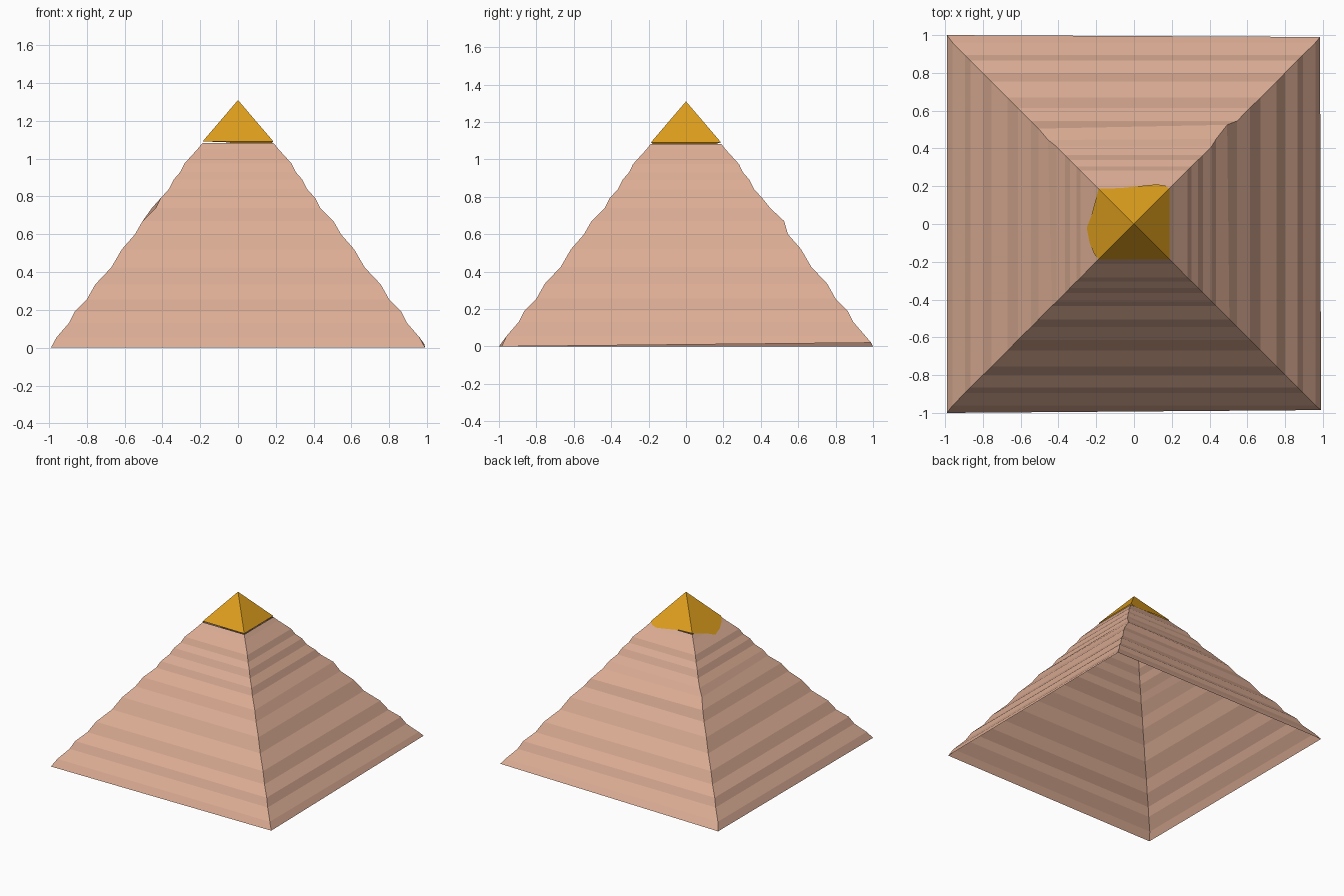
import bpy

if "Cube" in bpy.data.objects:
    bpy.data.objects.remove(bpy.data.objects["Cube"])


def material(name, color):
    m = bpy.data.materials.new(name)
    m.diffuse_color = (*color, 1)
    m.use_nodes = True
    m.node_tree.nodes["Principled BSDF"].inputs["Base Color"].default_value = m.diffuse_color
    return m


def add_mesh(name, verts, faces, mat):
    me = bpy.data.meshes.new(name)
    me.from_pydata(verts, [], faces)
    me.materials.append(mat)
    me.update()
    ob = bpy.data.objects.new(name, me)
    bpy.context.collection.objects.link(ob)
    return ob


stone = material("stone", (0.72, 0.42, 0.30))
gold = material("gold", (0.72, 0.34, 0.012))

# Weathered courses: half width and height, alternating steep and shallow
profile = [(.96, .055), (.895, .13), (.865, .19), (.80, .255), (.755, .335),
           (.67, .425), (.615, .52), (.545, .60), (.505, .67), (.435, .74),
           (.41, .79), (.365, .84), (.34, .89), (.305, .93), (.283, .975),
           (.253, 1.008), (.233, 1.03), (.213, 1.052), (.188, 1.083)]
signs = [(-1, -1), (1, -1), (1, 1), (-1, 1)]

# Slightly uneven base ring, back right corner lifted
verts = [(-.99, -1, 0), (.99, -.985, 0), (.985, .99, .02), (-.99, 1, 0)]
for w, z in profile:
    verts += [(sx * w, sy * w, z) for sx, sy in signs]

# Chipped back corners
for ring, corner, dx, dy in ((9, 2, -.012, .02), (10, 3, -.02, .01), (10, 2, .0, .015)):
    i = ring * 4 + corner
    x, y, z = verts[i]
    verts[i] = (x + dx, y + dy, z)

# Hollow shell, open at the bottom and under the cap
faces = []
for r in range(len(profile)):
    for k in range(4):
        a, b = r * 4 + k, r * 4 + (k + 1) % 4
        faces.append((a, b, b + 4, a + 4))
add_mesh("pyramid_body", verts, faces, stone)

# Gold cap: four flat sides with a ragged lower rim on the back and left
APEX, SLOPE = 1.31, 1.17
sides = [
    [(-.187, -.187), (.188, -.188)],
    [(.188, -.188), (.187, .187)],
    [(.187, .187), (.165, .203), (.12, .21), (.05, .203), (-.07, .19), (-.187, .187)],
    [(-.187, .187), (-.20, .14), (-.227, .04), (-.25, -.02), (-.235, -.1), (-.21, -.16), (-.187, -.187)],
]
cap_verts, cap_faces = [(0, 0, APEX)], []
for rim in sides:
    start = len(cap_verts)
    cap_verts += [(x, y, APEX - SLOPE * max(abs(x), abs(y))) for x, y in rim]
    cap_faces.append([0] + list(range(start, len(cap_verts))))
add_mesh("gold_cap", cap_verts, cap_faces, gold)
